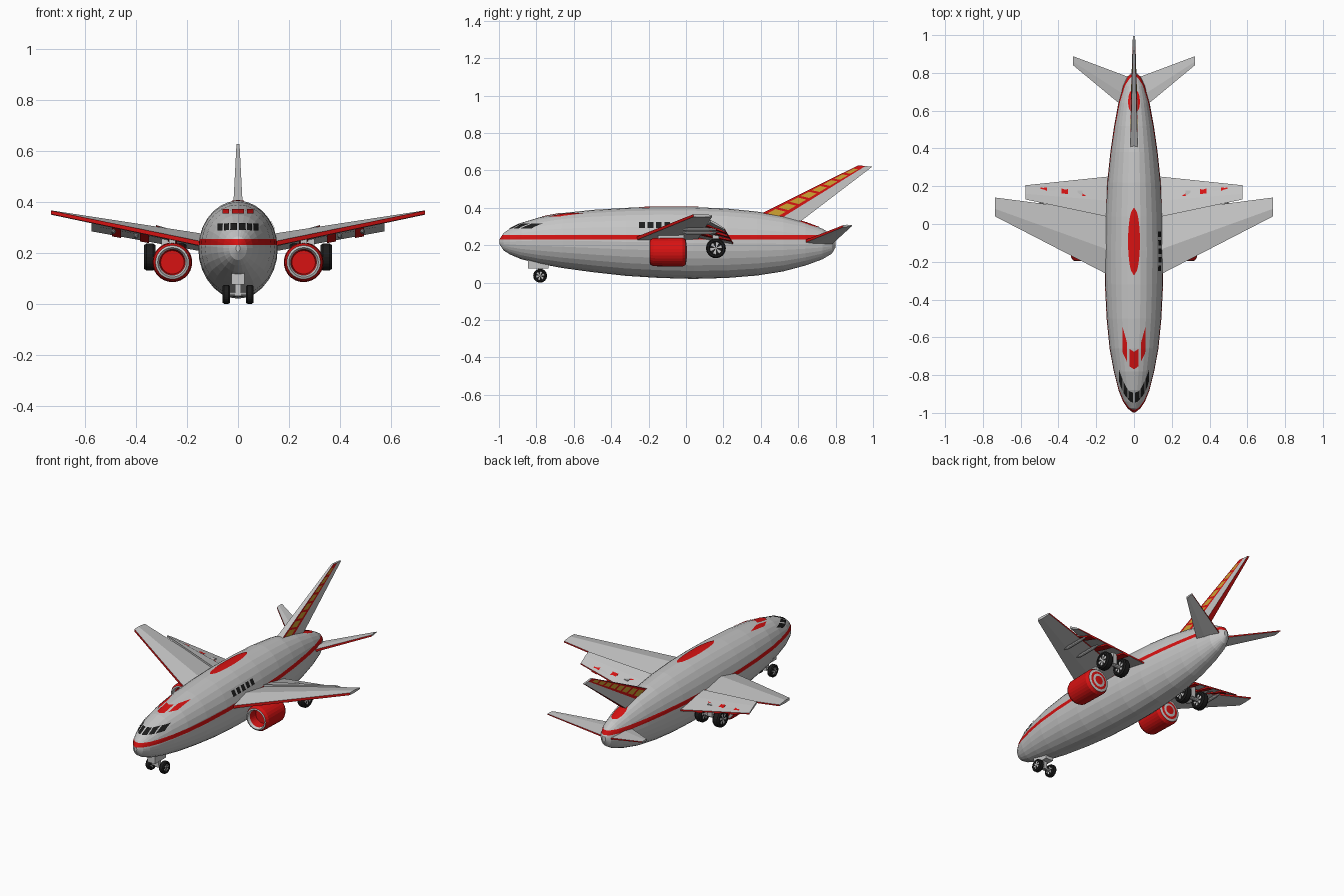
import bpy, bmesh, math
from mathutils import Vector
from mathutils.bvhtree import BVHTree

if "Cube" in bpy.data.objects:
    bpy.data.objects.remove(bpy.data.objects["Cube"])

GREY, RED, BLACK, GOLD, DARK = range(5)
MATS = []
for mat_name, col in [("light_grey", (.56, .56, .56)), ("red", (.68, .006, .006)),
                      ("black", (.012, .012, .012)), ("gold", (.62, .36, .03)),
                      ("dark_grey", (.2, .2, .2))]:
    m = bpy.data.materials.new(mat_name)
    m.diffuse_color = (*col, 1)
    m.use_nodes = True
    m.node_tree.nodes["Principled BSDF"].inputs["Base Color"].default_value = m.diffuse_color
    MATS.append(m)


def to_object(name, bm):
    me = bpy.data.meshes.new(name)
    bm.to_mesh(me)
    bm.free()
    for m in MATS:
        me.materials.append(m)
    ob = bpy.data.objects.new(name, me)
    bpy.context.collection.objects.link(ob)
    return ob


def loft(rings, rule):
    """Closed skin through rings; rule(ring, side) gives the colour."""
    bm = bmesh.new()
    vs = [[bm.verts.new(p) for p in r] for r in rings]
    n = len(rings[0])
    for i in range(len(rings) - 1):
        for j in range(n):
            k = (j + 1) % n
            f = bm.faces.new((vs[i][j], vs[i][k], vs[i + 1][k], vs[i + 1][j]))
            f.material_index = rule(i, j)
    bm.faces.new(vs[0]).material_index = rule(0, 1)
    bm.faces.new(vs[-1]).material_index = rule(len(rings) - 2, 1)
    bmesh.ops.recalc_face_normals(bm, faces=bm.faces)
    return bm


def lathe(name, axis, centre, profile, rule, n=20):
    """Profile of (distance along axis, radius) turned round the x or y axis."""
    cx, cy, cz = centre
    rings = []
    for d, r in profile:
        ring = []
        for j in range(n):
            a = 2 * math.pi * j / n
            p, q = r * math.cos(a), r * math.sin(a)
            ring.append((cx + d, cy + p, cz + q) if axis == 'x' else (cx + p, cy + d, cz + q))
        rings.append(ring)
    return to_object(name, loft(rings, rule))


def box(name, c, s, mat):
    rings = [[(c[0] + a * s[0] / 2, c[1] + b * s[1] / 2, c[2] + d * s[2] / 2)
              for a, b in ((-1, -1), (1, -1), (1, 1), (-1, 1))] for d in (-1, 1)]
    return to_object(name, loft(rings, lambda i, j: mat))


# Fuselage: rings of y, half width, top z, bottom z
HULL = [(-.997, .008, .232, .205), (-.975, .035, .265, .172), (-.94, .058, .29, .15),
        (-.88, .082, .32, .125), (-.78, .107, .35, .1), (-.66, .129, .372, .078),
        (-.5, .145, .389, .056), (-.32, .154, .4, .036), (-.14, .156, .405, .025),
        (.04, .152, .404, .02), (.22, .142, .396, .025), (.38, .125, .38, .038),
        (.52, .105, .355, .06), (.64, .083, .322, .092), (.73, .06, .288, .125),
        (.78, .036, .258, .155), (.8, .012, .225, .19)]
N = 28
rings = []
for y, w, t, b in HULL:
    angles = [2 * math.pi * j / N for j in range(N)]
    rings.append([(w * math.cos(a), y, (t + b) / 2 + (t - b) / 2 * math.sin(a)) for a in angles])
hull = loft(rings, lambda i, j: GREY)
for z in (.23, .254):
    bmesh.ops.bisect_plane(hull, geom=hull.verts[:] + hull.edges[:] + hull.faces[:],
                           plane_co=(0, 0, z), plane_no=(0, 0, 1))
for f in hull.faces:
    if .23 < f.calc_center_median().z < .254:
        f.material_index = RED
tree = BVHTree.FromBMesh(hull)
to_object("fuselage", hull)


def decal(name, view, a0, a1, b0, b1, mat, oval=False, n=8):
    """Thin painted patch laid on the fuselage, projected from front, right or top."""
    d = Vector({'front': (0, 1, 0), 'right': (-1, 0, 0), 'top': (0, 0, -1)}[view])
    bm = bmesh.new()
    grid = []
    for i in range(n + 1):
        row = []
        v = i / n
        half = math.sqrt(max(.002, 1 - (2 * v - 1) ** 2)) if oval else 1
        for j in range(n + 1):
            a = (a0 + a1) / 2 + (a1 - a0) / 2 * (2 * j / n - 1) * half
            b = b0 + (b1 - b0) * v
            start = {'front': (a, -2, b), 'right': (2, a, b), 'top': (a, b, 2)}[view]
            co, no, _, _ = tree.ray_cast(Vector(start), d)
            row.append(bm.verts.new(co + no * .003))
        grid.append(row)
    for i in range(n):
        for j in range(n):
            f = bm.faces.new((grid[i][j], grid[i][j + 1], grid[i + 1][j + 1], grid[i + 1][j]))
            f.material_index = mat
            f.normal_update()
            if f.normal.dot(d) > 0:
                f.normal_flip()
    to_object(name, bm)


# Painted details on the fuselage
for k, (a, b) in enumerate([(-.078, -.058), (-.053, -.034), (-.029, -.004),
                            (.004, .029), (.034, .053), (.058, .078)]):
    decal(f"cockpit_window_{k}", 'front', a, b, .287, .314, BLACK)
for k, (a, b) in enumerate([(-.06, -.035), (-.024, .024), (.035, .06)]):
    decal(f"roof_panel_{k}", 'front', a, b, .352, .369, RED)
for k in range(5):
    y = -.25 + k * .045
    decal(f"cabin_window_{k}", 'right', y, y + .03, .292, .324, BLACK)
decal("roof_oval", 'top', -.031, .031, -.27, .085, RED, True, 16)
decal("tail_patch", 'top', -.03, .03, .58, .715, RED, True)


def section(x, y0, z0, y1, z1, edge, up, down):
    """Wing cross-section: front edge, hump, rear edge, belly."""
    ym, zm = y0 + (y1 - y0) * .4, z0 + (z1 - z0) * .4
    return [(x, y0, z0 - edge), (x, y0, z0 + edge), (x, ym, zm + up),
            (x, y1, z1 + edge * .6), (x, y1, z1 - edge * .6), (x, ym, zm - down)]


def wing(name, side, root, tip, rule):
    secs = [[(side * x, y, z) for x, y, z in section(*s)] for s in (root, tip)]
    return to_object(name, loft(secs, rule))


def red_edges(i, j):
    return RED if j in (0, 3) else GREY


FLAP = [(.1, .03, .243, .255, .203, .008, .01, .008), (.575, .13, .33, .205, .288, .006, .007, .006)]
for side, tag in ((1, "right"), (-1, "left")):
    # Wings, flaps and stabilisers
    wing(tag + "_wing", side, (.1, -.288, .227, .058, .228, .009, .042, .012),
         (.735, .04, .359, .14, .357, .007, .009, .008), red_edges)
    wing(tag + "_flap", side, *FLAP, lambda i, j: RED if j == 3 else GREY)
    wing(tag + "_stabiliser", side, (.02, .59, .202, .775, .205, .008, .016, .012),
         (.322, .84, .302, .888, .306, .005, .006, .005), red_edges)
    # Red bars under the flap
    for k, x in enumerate((.24, .35, .46)):
        ends = []
        for xx in (x, x + .035):
            t = (xx - .1) / .475
            s = [p + (q - p) * t for p, q in zip(*FLAP)]
            s[2] -= .005
            s[4] -= .005
            ends.append(s)
        wing(f"{tag}_flap_bar_{k}", side, *ends, lambda i, j: RED)
    # Flap track pods
    for k, (x, z) in enumerate(((.4, .266), (.49, .284))):
        lathe(f"{tag}_pod_{k}", 'y', (side * x, .06, z),
              [(-.08, .003), (-.05, .01), (.06, .01), (.1, .004)], lambda i, j: GREY, 10)
    # Engine: dished intake, grey lip, red cowl, ringed exhaust
    cols = [RED, RED, GREY, GREY, RED, RED, RED, GREY, RED, GREY, RED]
    lathe(tag + "_engine", 'y', (side * .258, 0, .163),
          [(-.13, .004), (-.13, .046), (-.18, .051), (-.195, .058), (-.192, .066), (-.175, .075),
           (-.02, .078), (-.002, .068), (.001, .054), (.003, .04), (.005, .026), (.006, .004)],
          lambda i, j: cols[i], 28)
    box(tag + "_pylon", (side * .258, -.08, .24), (.025, .14, .04), GREY)


def wheel(name, x, y, z, r, w):
    prof = [(-.42, .05), (-.42, .62), (-.5, .7), (-.5, .88), (-.3, 1),
            (.3, 1), (.5, .88), (.5, .7), (.42, .62), (.42, .05)]
    lathe(name, 'x', (x, y, z), [(d * w, q * r) for d, q in prof],
          lambda i, j: GREY if i in (0, 8) and j % 4 < 2 else BLACK, 24)


# Landing gear
for side, tag in ((1, "right"), (-1, "left")):
    wheel(tag + "_nose_wheel", side * .046, -.78, .037, .037, .03)
    wheel(tag + "_main_wheel_outer", side * .347, .16, .184, .053, .044)
    wheel(tag + "_main_wheel_inner", side * .225, .16, .184, .053, .044)
    lathe(tag + "_main_axle", 'x', (side * .286, .16, .184), [(-.06, .012), (.06, .012)],
          lambda i, j: GREY, 10)
    box(tag + "_main_leg", (side * .286, .16, .22), (.028, .035, .075), GREY)
lathe("nose_axle", 'x', (0, -.78, .037), [(-.046, .009), (.046, .009)], lambda i, j: GREY, 10)
box("nose_leg", (0, -.78, .07), (.022, .025, .08), GREY)
box("nose_gear_bay", (0, -.79, .1), (.05, .11, .05), GREY)

# Tail fin: chequered gold row between red bands, red rear edge
COLS = [0, .1, .4, .52, 1]
SPAN = [0, .13]
for k in range(8):
    SPAN += [.13 + k * .105 + .078, .13 + (k + 1) * .105]
SPAN[-1] = 1
low, high = ((.34, .338), (.55, .28)), ((.92, .627), (.996, .62))
rings = []
for v in SPAN:
    (ya, za), (yb, zb) = [[p + (q - p) * v for p, q in zip(low[e], high[e])] for e in (0, 1)]
    half = .021 - .015 * v
    line = [(ya + (yb - ya) * u, za + (zb - za) * u) for u in COLS]
    rings.append([(half, y, z) for y, z in line] + [(-half, y, z) for y, z in line[::-1]])


def fin_colour(i, j):
    if j in (1, 7):
        return GOLD if i % 2 else RED
    return RED if j in (0, 2, 4, 6, 8) else GREY


fin = loft(rings, fin_colour)
for f in fin.faces:
    if len(f.verts) > 4:
        f.material_index = GREY
to_object("tail_fin", fin)
